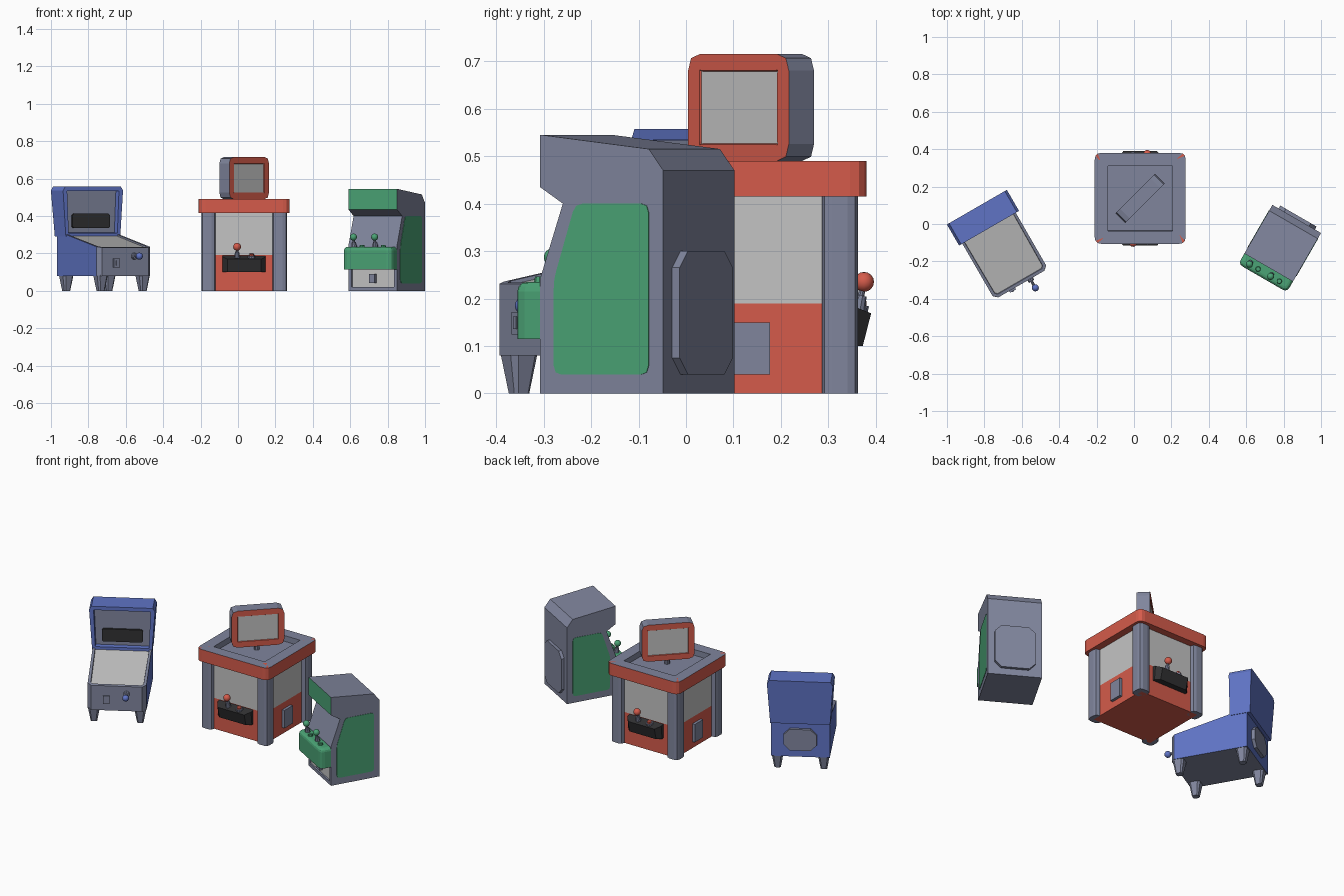
import bpy, bmesh, math
from mathutils import Matrix, Vector

if "Cube" in bpy.data.objects:
    bpy.data.objects.remove(bpy.data.objects["Cube"])


def material(name, rgb):
    m = bpy.data.materials.new(name)
    m.diffuse_color = (*rgb, 1)
    m.use_nodes = True
    m.node_tree.nodes["Principled BSDF"].inputs["Base Color"].default_value = m.diffuse_color
    return m


GREY = material("slate grey", (0.215, 0.235, 0.335))
RED = material("red", (0.66, 0.105, 0.07))
BLUE = material("blue", (0.115, 0.175, 0.56))
GREEN = material("green", (0.07, 0.37, 0.18))
LIGHT = material("light grey", (0.55, 0.55, 0.55))
DARK = material("near black", (0.03, 0.03, 0.032))

# Extrusion frames: (u, v, w) -> local axes
PLAN = Matrix.Identity(3)
SIDE = Matrix(((0, 0, 1), (1, 0, 0), (0, 1, 0)))    # profile in y, z
FRONT = Matrix(((1, 0, 0), (0, 0, 1), (0, 1, 0)))   # profile in x, z


def place(x, y, deg, z=0):
    return Matrix.Translation((x, y, z)) @ Matrix.Rotation(math.radians(deg), 4, 'Z')


def finish(name, bm, mats, M, rule=None, smooth=False):
    for f in bm.faces:
        f.smooth = smooth
        if rule:
            f.normal_update()
            f.material_index = mats.index(rule(f.normal, f.calc_center_median()))
    me = bpy.data.meshes.new(name)
    bm.to_mesh(me)
    bm.free()
    for m in mats:
        me.materials.append(m)
    ob = bpy.data.objects.new(name, me)
    ob.matrix_world = M
    bpy.context.collection.objects.link(ob)
    return ob


def rect(u0, u1, v0, v1):
    return [(u0, v0), (u1, v0), (u1, v1), (u0, v1)]


def rounded(pts, r, seg=1):
    """Cut each corner by r, with seg steps (1 = chamfer)."""
    out = []
    for i, p in enumerate(pts):
        p = Vector(p)
        a = p + (Vector(pts[i - 1]) - p).normalized() * r
        b = p + (Vector(pts[(i + 1) % len(pts)]) - p).normalized() * r
        for k in range(seg + 1):
            t = k / seg
            out.append(tuple(a * (1 - t) ** 2 + p * 2 * t * (1 - t) + b * t * t))
    return out


def prism_bm(frame, pts, w0, w1, scale0=1.0):
    bm = bmesh.new()
    c = sum((Vector(p) for p in pts), Vector((0, 0))) / len(pts)
    rings = []
    for w, s in ((w0, scale0), (w1, 1)):
        rings.append([bm.verts.new(frame @ Vector((*(c + (Vector(p) - c) * s), w))) for p in pts])
    bm.faces.new(rings[0])
    bm.faces.new(rings[1])
    n = len(pts)
    for i in range(n):
        j = (i + 1) % n
        bm.faces.new((rings[0][i], rings[0][j], rings[1][j], rings[1][i]))
    bmesh.ops.recalc_face_normals(bm, faces=bm.faces)
    return bm


def prism(name, frame, pts, w0, w1, mat, M, scale0=1.0):
    return finish(name, prism_bm(frame, pts, w0, w1, scale0), [mat], M)


def facing(bm, d):
    """Largest face looking along d."""
    d = Vector(d).normalized()
    return max((f for f in bm.faces if f.normal.dot(d) > 0.9), key=lambda f: f.calc_area())


def recess(bm, face, margin, depth):
    bmesh.ops.inset_region(bm, faces=[face], thickness=margin)
    bmesh.ops.inset_region(bm, faces=[face], thickness=0.002, depth=-depth)
    return face


def ball(name, p, r, mat, M):
    bm = bmesh.new()
    bmesh.ops.create_uvsphere(bm, u_segments=12, v_segments=8, radius=r)
    finish(name, bm, [mat], M @ Matrix.Translation(p), smooth=True)


def rod(name, a, b, r0, r1, mat, M):
    a, b = Vector(a), Vector(b)
    bm = bmesh.new()
    bmesh.ops.create_cone(bm, cap_ends=True, segments=10, radius1=r0, radius2=r1, depth=(b - a).length)
    rot = (b - a).to_track_quat('Z', 'Y').to_matrix().to_4x4()
    finish(name, bm, [mat], M @ Matrix.Translation((a + b) / 2) @ rot)


def joystick(name, a, b, r, mat, M):
    a, b = Vector(a), Vector(b)
    rod(name + "_base", a, a.lerp(b, 0.5), 0.016, 0.012, GREY, M)
    rod(name + "_shaft", a, b, 0.007, 0.007, GREY, M)
    ball(name + "_knob", b, r, mat, M)


def coin_door(name, x, y, z, M):
    prism(name, FRONT, rect(x - .018, x + .018, z - .024, z + .024), y - .01, y + .01, GREY, M)
    prism(name + "_slot", FRONT, rect(x - .006, x + .006, z - .012, z + .014), y - .013, y, GREY, M)


# ---------------- Claw machine (centre) ----------------
C = place(0.033, 0.137, 0)
prism("claw_base", PLAN, rect(-.2, .2, -.2, .2), 0, .19, RED, C)
prism("claw_window", PLAN, rect(-.2, .2, -.2, .2), .19, .42, LIGHT, C)
for sx in (-1, 1):
    for sy in (-1, 1):
        post = rounded(rect(-.038, .038, -.038, .038), .022, 2)
        prism("claw_post", PLAN, post, 0, .42, GREY, C @ place(sx * .19, sy * .187, 0))

bm = prism_bm(PLAN, rounded(rect(-.243, .243, -.243, .243), .035, 3), .415, .49)
recess(bm, facing(bm, (0, 0, 1)), .07, .035)
finish("claw_roof", bm, [RED, GREY], C,
       lambda n, c: GREY if c.z > .42 and (n.z > .5 or max(abs(c.x), abs(c.y)) < .2) else RED)

# Turned sign on a stem
S = C @ place(0, 0, 45)
rod("sign_stem", (0, 0, .45), (0, 0, .5), .016, .016, GREY, S)
bm = prism_bm(FRONT, rounded(rect(-.15, .15, .49, .715), .035, 2), -.0375, .0375)
panes = [recess(bm, facing(bm, (0, s, 0)), .035, .004) for s in (-1, 1)]
centres = [f.calc_center_median() for f in panes]
finish("sign", bm, [GREY, RED, LIGHT], S,
       lambda n, c: LIGHT if any((c - p).length < .001 for p in centres)
       else RED if abs(n.y) > .9 or (abs(c.x) < .12 and .52 < c.z < .685) else GREY)

# Controls on front and back, doors on both sides
for deg in (0, 180):
    K = C @ place(0, 0, deg)
    tray = [(-.115, -.19), (-.115, -.222), (-.09, -.253), (.09, -.253), (.115, -.222), (.115, -.19)]
    bm = prism_bm(PLAN, tray, .10, .19)
    for v in bm.verts:
        if v.co.z > .15:
            v.co.z -= max(0, -.2 - v.co.y) * .4
        else:
            v.co.y = -.19 + (v.co.y + .19) * .72
    finish("claw_control_tray", bm, [DARK], K)
    joystick("claw_stick", (-.038, -.225, .178), (-.038, -.238, .235), .021, RED, K)
    rod("claw_button_ring", (.04, -.226, .175), (.04, -.229, .188), .02, .02, GREY, K)
    rod("claw_button", (.04, -.229, .186), (.04, -.231, .197), .014, .012, RED, K)
    prism("claw_prize_door", SIDE, rect(-.04, .04, .04, .15), .195, .217, GREY, K)

# ---------------- Upright cabinet (right) ----------------
A = place(0.795, -0.103, -30)
profile = [(.15, 0), (.15, .47), (.115, .515), (-.15, .545), (-.15, .435), (-.094, .40), (-.15, .24), (-.15, 0)]
bm = prism_bm(SIDE, profile, -.15, .15)
scr = recess(bm, facing(bm, (0, -.16, .056)), .028, .008)
scr_c = scr.calc_center_median()
finish("cabinet_body", bm, [GREY, GREEN, LIGHT], A,
       lambda n, c: LIGHT if (c - scr_c).length < .001
       else GREEN if n.y < -.95 and c.z > .43 else GREY)
art = rounded([(-.115, .04), (.115, .04), (.115, .40), (-.063, .40), (-.115, .24)], .018, 2)
for s in (-1, 1):
    prism("cabinet_side_panel", SIDE, art, s * .148, s * .152, GREEN, A)
prism("cabinet_back_plate", FRONT, rounded(rect(-.112, .112, .04, .30), .035), .14, .168, GREY, A)

# Control deck with two sticks and two buttons
deck = rounded(rect(-.15, .15, -.215, -.10), .028, 3)
bm = prism_bm(PLAN, deck, .115, .235)
top = [e for e in bm.edges if all(v.co.z > .2 for v in e.verts)]
bmesh.ops.bevel(bm, geom=top, offset=.02, segments=3, profile=.5, affect='EDGES')
finish("cabinet_control_deck", bm, [GREEN], A)
for x in (-.098, .033):
    joystick("cabinet_stick", (x, -.178, .232), (x, -.186, .287), .019, GREEN, A)
    rod("cabinet_button", (x + .053, -.185, .23), (x + .053, -.185, .246), .015, .012, GREEN, A)
coin_door("cabinet_coin_door", 0, -.15, .065, A)

# ---------------- Pinball table (left) ----------------
P = place(-0.84, 0.09, 30)
plan = [(-.165, -.03), (-.165, -.453), (-.143, -.475), (.143, -.475), (.165, -.453), (.165, -.03)]
bm = prism_bm(PLAN, plan, .08, .30)
for v in bm.verts:
    if v.co.z > .2:
        v.co.z = .30 + (v.co.y + .13) * .2
bmesh.ops.recalc_face_normals(bm, faces=bm.faces)
field = recess(bm, facing(bm, (0, -.2, 1)), .018, .008)
field_c = field.calc_center_median()
finish("pinball_table", bm, [GREY, BLUE, LIGHT], P,
       lambda n, c: LIGHT if (c - field_c).length < .001
       else BLUE if (abs(n.x) > .9 and abs(c.x) > .16) or (n.y > .9 and c.y > -.04) else GREY)
for sx in (-1, 1):
    for y in (-.435, -.068):
        leg = rounded(rect(-.033, .033, -.033, .033), .012)
        prism("pinball_leg", PLAN, leg, 0, .085, GREY, P @ place(sx * .13, y, 0), .55)

# Back box with recessed display
box = [(-.168, .29), (.168, .29), (.185, .535), (.172, .557), (-.172, .557), (-.185, .535)]
bm = prism_bm(FRONT, box, -.13, 0)
for v in bm.verts:
    if v.co.z < .3 and v.co.y > -.05:
        v.co.y -= .012
bmesh.ops.recalc_face_normals(bm, faces=bm.faces)
panel = recess(bm, facing(bm, (0, -1, 0)), .026, .03)
panel_c = panel.calc_center_median()
finish("pinball_back_box", bm, [BLUE, GREY], P,
       lambda n, c: GREY if (c - panel_c).length < .001 else BLUE)
prism("pinball_display", FRONT, rounded(rect(-.115, .115, .335, .412), .008), -.112, -.095, DARK, P)
prism("pinball_back_plate", FRONT, rounded(rect(-.093, .093, .125, .255), .035), -.04, -.012, GREY, P)

# Coin door and plunger
coin_door("pinball_coin_door", -.057, -.475, .148, P)
rod("plunger_collar", (.055, -.47, .185), (.055, -.49, .185), .02, .016, GREY, P)
rod("plunger_rod", (.055, -.48, .185), (.055, -.53, .185), .008, .008, GREY, P)
ball("plunger_knob", (.055, -.53, .185), .019, BLUE, P)
